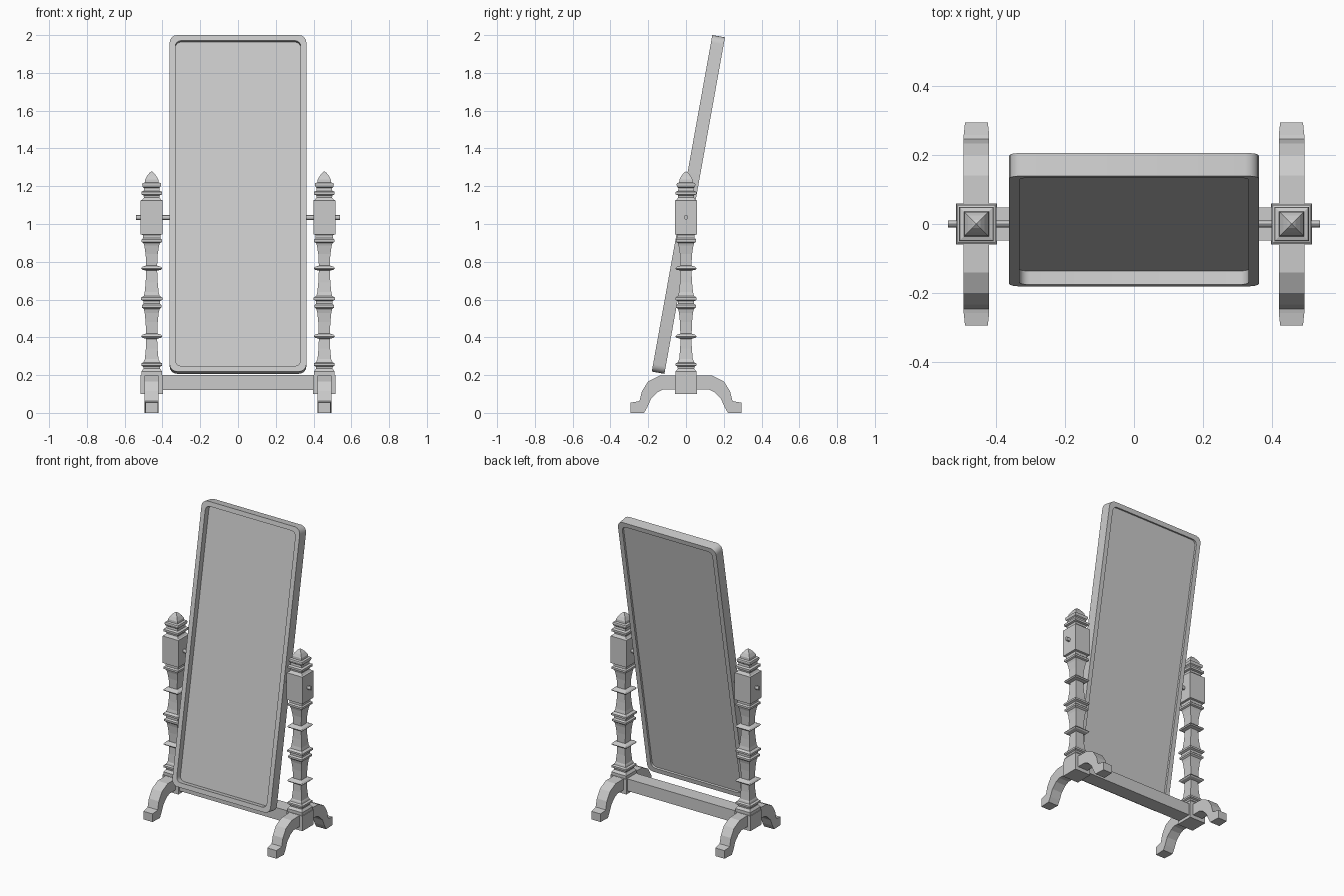
import bpy, bmesh
from math import sin, cos, pi, radians
from mathutils import Vector

cube = bpy.data.objects.get("Cube")
if cube:
    bpy.data.objects.remove(cube, do_unlink=True)

grey = bpy.data.materials.new("plain grey")
grey.use_nodes = True
colour = (0.6, 0.6, 0.6, 1)
grey.diffuse_color = colour
grey.node_tree.nodes["Principled BSDF"].inputs["Base Color"].default_value = colour


def finish(bm, name, smooth=False):
    bmesh.ops.recalc_face_normals(bm, faces=bm.faces[:])
    mesh = bpy.data.meshes.new(name)
    bm.to_mesh(mesh)
    bm.free()
    mesh.materials.append(grey)
    ob = bpy.data.objects.new(name, mesh)
    bpy.context.collection.objects.link(ob)
    if smooth:
        bpy.ops.object.select_all(action="DESELECT")
        ob.select_set(True)
        bpy.context.view_layer.objects.active = ob
        bpy.ops.object.shade_smooth_by_angle(angle=radians(30))
    return ob


def loft(name, loops, ring=False, smooth=False):
    """Skin a series of equal loops; a ring joins the last loop to the first."""
    bm = bmesh.new()
    rows = [[bm.verts.new(p) for p in loop] for loop in loops]
    pairs = list(zip(rows, rows[1:]))
    if ring:
        pairs.append((rows[-1], rows[0]))
    else:
        bm.faces.new(rows[0])
        bm.faces.new(rows[-1])
    for a, b in pairs:
        for i in range(len(a)):
            j = (i + 1) % len(a)
            bm.faces.new((a[i], a[j], b[j], b[i]))
    return finish(bm, name, smooth)


def box(name, centre, half):
    loops = [[Vector(centre) + Vector((sx * half[0], sy * half[1], sz * half[2]))
              for sx, sy in ((-1, -1), (1, -1), (1, 1), (-1, 1))] for sz in (-1, 1)]
    return loft(name, loops)


# Tilted frame and mirror panel
W, H, D = 0.362, 0.905, 0.034
TILT = radians(10.2)


def rounded(inset, y):
    r = 0.04 - inset * 0.3
    pts = []
    for k, (sx, sz) in enumerate(((1, 1), (-1, 1), (-1, -1), (1, -1))):
        for i in range(5):
            a = (k + i / 4) * pi / 2
            pts.append((sx * (W - inset - r) + r * cos(a), y,
                        sz * (H - inset - r) + r * sin(a)))
    return pts


def tilt(ob):
    ob.rotation_euler.x = -TILT
    ob.location = (0, 0.0125, 1.1035)


LIP = 0.03
tilt(loft("mirror_frame", [rounded(0, -D), rounded(0, D), rounded(LIP, D), rounded(LIP, -D)],
          ring=True, smooth=True))
tilt(loft("mirror_panel", [rounded(LIP - 0.004, 0.006), rounded(LIP - 0.004, 0.02)]))

# Square turned post: (height, half width)
SHAFT_LOW = [(0.10, 0.059), (0.20, 0.059), (0.20, 0.055), (0.22, 0.055), (0.235, 0.043),
             (0.245, 0.045), (0.25, 0.055), (0.262, 0.055), (0.268, 0.043), (0.278, 0.04),
             (0.285, 0.036), (0.34, 0.031), (0.392, 0.029)]
SHAFT_MID = [(0.398, 0.05), (0.405, 0.056), (0.413, 0.05), (0.42, 0.03), (0.48, 0.032),
             (0.53, 0.037), (0.55, 0.042), (0.558, 0.052), (0.57, 0.052), (0.578, 0.043),
             (0.592, 0.043), (0.598, 0.056), (0.61, 0.056), (0.62, 0.042), (0.64, 0.037),
             (0.69, 0.032), (0.753, 0.029)]
SHAFT_TOP = [(0.758, 0.05), (0.765, 0.056), (0.773, 0.05), (0.78, 0.029), (0.84, 0.032),
             (0.885, 0.039), (0.9, 0.044), (0.905, 0.054), (0.918, 0.054), (0.925, 0.046),
             (0.942, 0.046), (0.945, 0.058), (1.125, 0.058)]
FINIAL = [(1.128, 0.05), (1.14, 0.041), (1.152, 0.043), (1.156, 0.055), (1.17, 0.055),
          (1.176, 0.042), (1.19, 0.04), (1.196, 0.047), (1.208, 0.05), (1.216, 0.048),
          (1.22, 0.036), (1.235, 0.035), (1.255, 0.024), (1.27, 0.012), (1.278, 0.002)]
PROFILE = SHAFT_LOW + SHAFT_MID + SHAFT_TOP + FINIAL

# Side outline of one curved foot: (distance from post, height)
FOOT = [(0.03, 0.20), (0.14, 0.197), (0.20, 0.167), (0.233, 0.115), (0.246, 0.063),
        (0.258, 0.06), (0.295, 0.054), (0.295, 0), (0.222, 0), (0.205, 0.03),
        (0.185, 0.075), (0.15, 0.11), (0.12, 0.124), (0.03, 0.124)]

for side, s in (("left", 1), ("right", -1)):
    x = s * 0.457
    loft(side + "_post", [[(x + a * w, b * w, z) for a, b in
                           ((-1, -1), (1, -1), (1, 1), (-1, 1))] for z, w in PROFILE])
    for end, d in (("front", -1), ("back", 1)):
        loft(f"{side}_{end}_foot",
             [[(x + e * (0.033 if y > 0.28 else 0.037), d * y, z) for y, z in FOOT]
              for e in (-1, 1)])
    # Pivot pin through the post into the frame
    loft(side + "_pivot_pin",
         [[(s * px, 0.01 * cos(i * pi / 6), 1.035 + 0.013 * sin(i * pi / 6))
           for i in range(12)] for px in (0.35, 0.54)], smooth=True)

# Rail joining the posts
box("cross_rail", (0, 0, 0.16), (0.42, 0.048, 0.04))
